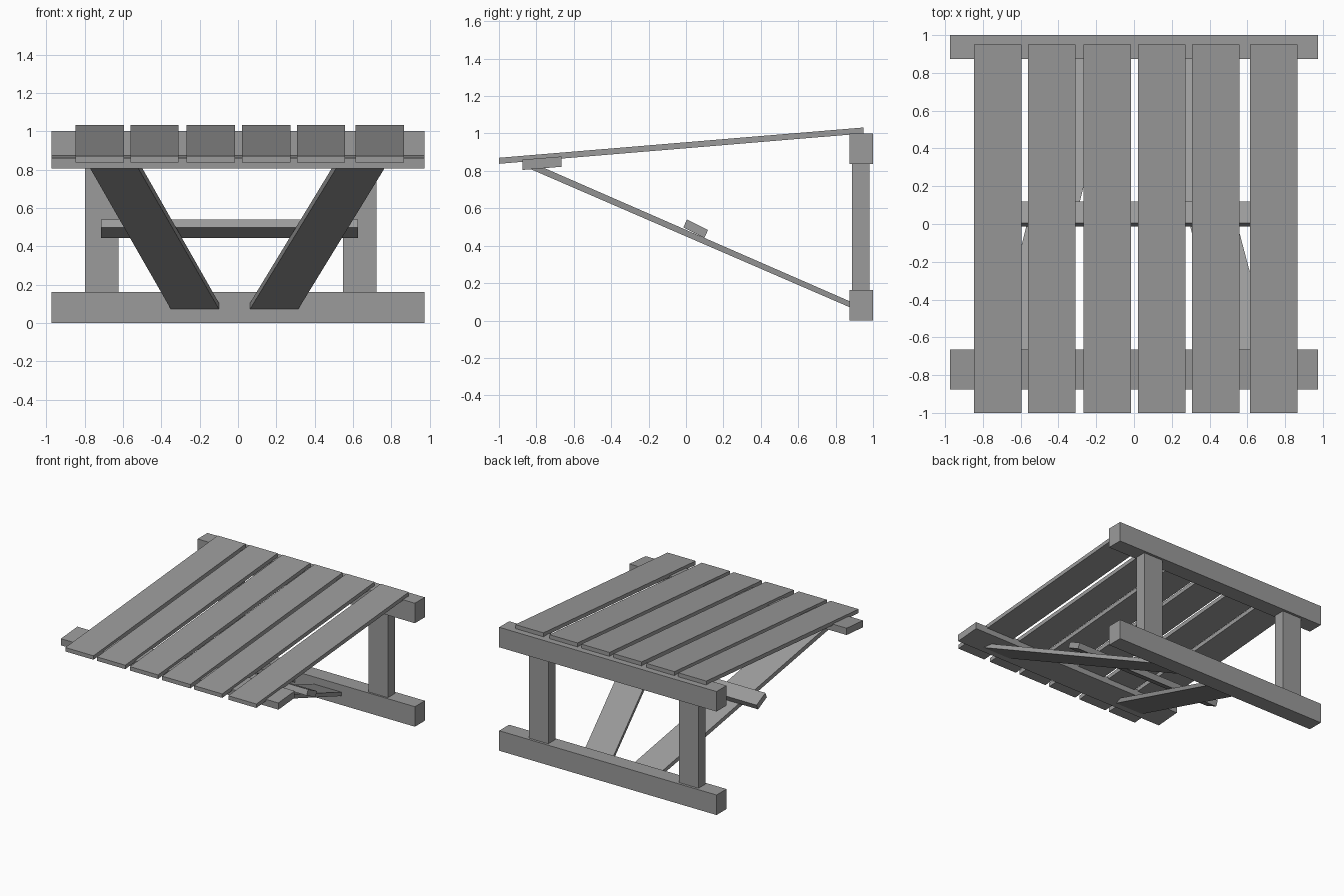
import bpy, bmesh

if "Cube" in bpy.data.objects:
    bpy.data.objects.remove(bpy.data.objects["Cube"])

# Darker grey shared by every part
grey = bpy.data.materials.new("dark_grey")
grey.diffuse_color = (0.328, 0.328, 0.328, 1.0)
grey.use_nodes = True
grey.node_tree.nodes["Principled BSDF"].inputs["Base Color"].default_value = grey.diffuse_color


def prism(name, profile, x0, x1, lean=0.0):
    """Extrude a (y, z) profile from x0 to x1; lean shifts x with distance along y."""
    bm = bmesh.new()
    y0 = profile[0][0]
    ends = [[bm.verts.new((x + lean * (y - y0), y, z)) for y, z in profile]
            for x in (x0, x1)]
    bm.faces.new(ends[0])
    bm.faces.new(ends[1])
    n = len(profile)
    for i in range(n):
        j = (i + 1) % n
        bm.faces.new((ends[0][i], ends[0][j], ends[1][j], ends[1][i]))
    bmesh.ops.recalc_face_normals(bm, faces=bm.faces)
    mesh = bpy.data.meshes.new(name)
    bm.to_mesh(mesh)
    bm.free()
    mesh.materials.append(grey)
    obj = bpy.data.objects.new(name, mesh)
    bpy.context.collection.objects.link(obj)
    return obj


def rect(y0, y1, z0, z1):
    return [(y0, z0), (y1, z0), (y1, z1), (y0, z1)]


HALF = 0.974

# Rear frame: two beams joined by posts
prism("rear_bottom_beam", rect(0.873, 1.0, 0.0, 0.162), -HALF, HALF)
prism("rear_top_beam", rect(0.873, 1.0, 0.838, 1.0), -HALF, HALF)
for side, x in (("left", -0.798), ("right", 0.548)):
    prism(f"{side}_post", rect(0.888, 0.98, 0.162, 0.838), x, x + 0.174)

# Tilted front beam under the planks
prism("front_beam", [(-0.873, 0.805), (-0.665, 0.822), (-0.665, 0.877), (-0.875, 0.86)],
      -HALF, HALF)

# Sloping, unevenly spaced top planks
slope = [(-1.0, 0.838), (0.95, 1.0), (0.95, 1.032), (-1.0, 0.87)]
for i, x in enumerate((-0.847, -0.562, -0.268, 0.021, 0.307, 0.613)):
    prism(f"top_plank_{i + 1}", slope, x, x + 0.252)

# Diagonal braces converging toward the rear bottom beam
brace = [(-0.83, 0.809), (0.875, 0.071), (0.875, 0.103), (-0.757, 0.815)]
prism("left_brace", brace, -0.773, -0.522, 0.248)
prism("right_brace", brace, 0.514, 0.766, -0.265)

# Crossbar resting on the braces
prism("crossbar", [(-0.014, 0.498), (0.098, 0.442), (0.118, 0.484), (0.005, 0.54)],
      -0.715, 0.625)
